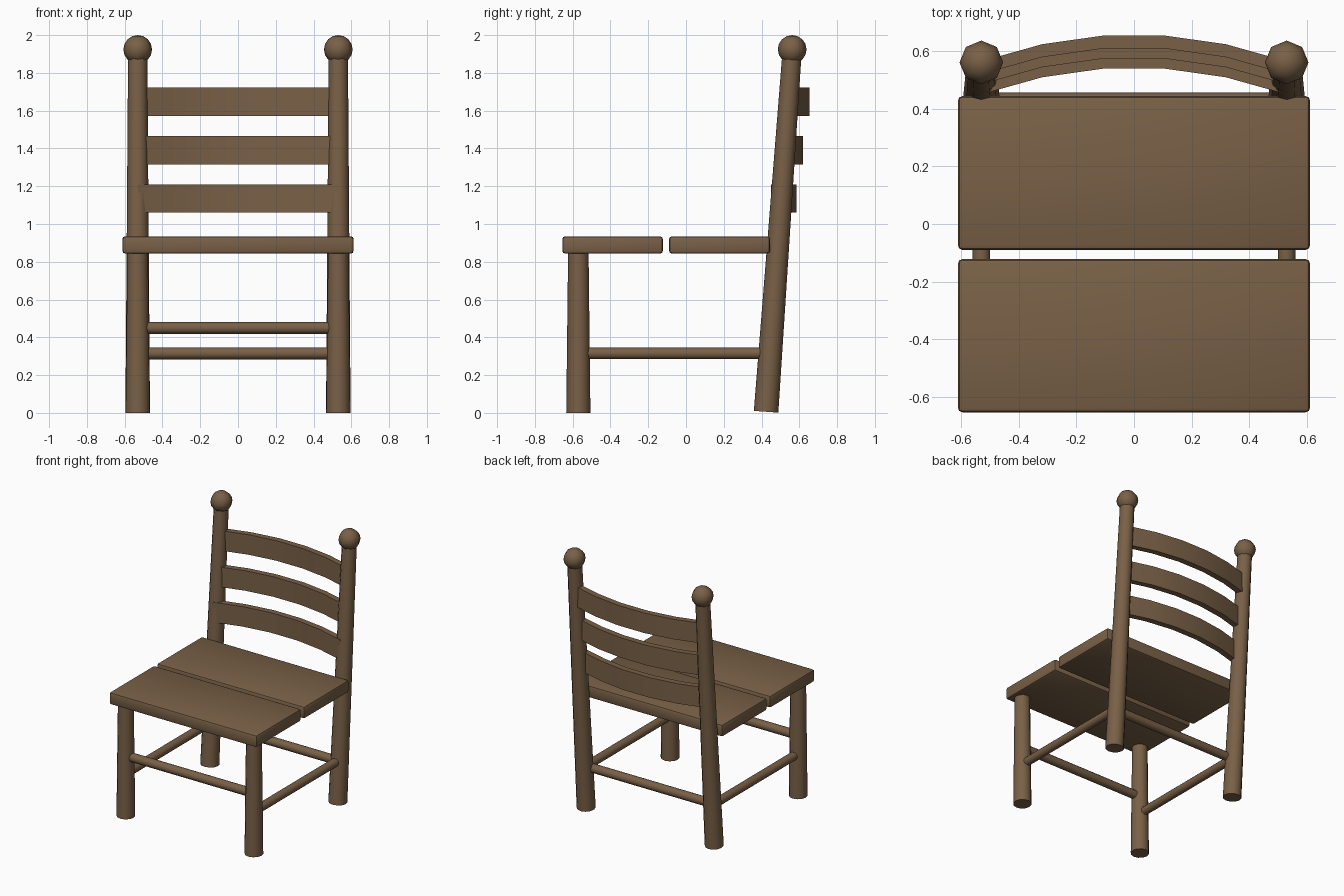
import bpy
import bmesh
import math
from mathutils import Vector

cube = bpy.data.objects.get("Cube")
if cube:
    bpy.data.objects.remove(cube, do_unlink=True)

wood = bpy.data.materials.new("brown wood")
wood.use_nodes = True
WOOD = (0.19, 0.117, 0.062, 1)
wood.diffuse_color = WOOD
wood.node_tree.nodes["Principled BSDF"].inputs["Base Color"].default_value = WOOD


def add_object(name, bm, angle=40):
    """Turn a bmesh into a wooden part with softly shaded sides."""
    mesh = bpy.data.meshes.new(name)
    bmesh.ops.recalc_face_normals(bm, faces=bm.faces)
    bm.to_mesh(mesh)
    bm.free()
    mesh.materials.append(wood)
    obj = bpy.data.objects.new(name, mesh)
    bpy.context.collection.objects.link(obj)
    bpy.ops.object.select_all(action="DESELECT")
    obj.select_set(True)
    bpy.context.view_layer.objects.active = obj
    bpy.ops.object.shade_smooth_by_angle(angle=math.radians(angle))
    return obj


def pole(name, start, end, r1, r2, sides=12):
    """Tapered round pole between two points."""
    start, end = Vector(start), Vector(end)
    axis = end - start
    bm = bmesh.new()
    bmesh.ops.create_cone(bm, cap_ends=True, segments=sides, radius1=r1,
                          radius2=r2, depth=axis.length)
    turn = Vector((0, 0, 1)).rotation_difference(axis).to_matrix()
    bmesh.ops.rotate(bm, verts=bm.verts, matrix=turn)
    bmesh.ops.translate(bm, verts=bm.verts, vec=(start + end) / 2)
    return add_object(name, bm)


def plank(name, y0, y1):
    """Seat board with rounded edges."""
    bm = bmesh.new()
    bmesh.ops.create_cube(bm, size=1)
    bmesh.ops.scale(bm, verts=bm.verts, vec=(1.225, y1 - y0, 0.092))
    bmesh.ops.translate(bm, verts=bm.verts, vec=(0, (y0 + y1) / 2, 0.889))
    bmesh.ops.bevel(bm, geom=bm.edges[:], offset=0.016, segments=2,
                    profile=0.5, affect="EDGES")
    return add_object(name, bm)


def slat(name, z, y_back):
    """Back slat bowed towards the rear, swept from a curved outline."""
    bow = [(x, y_back - 0.33 * (x * x - 0.0121))
           for x in (-0.53, -0.32, -0.11, 0.11, 0.32, 0.53)]
    outline = bow + [(x, y - 0.045) for x, y in reversed(bow)]
    bm = bmesh.new()
    base = bm.faces.new([bm.verts.new((x, y, z)) for x, y in outline])
    grown = bmesh.ops.extrude_face_region(bm, geom=[base])["geom"]
    top = [v for v in grown if isinstance(v, bmesh.types.BMVert)]
    bmesh.ops.translate(bm, verts=top, vec=(0, 0, 0.15))
    return add_object(name, bm)


X = 0.531
for side, x in (("left", X), ("right", -X)):
    # Legs and side stretcher
    pole(f"{side}_front_leg", (x, -0.57, 0), (x, -0.57, 0.87), 0.064, 0.054)
    pole(f"{side}_back_post", (x, 0.424, 0.006), (x, 0.56, 1.89), 0.065, 0.051)
    pole(f"{side}_stretcher", (x, -0.57, 0.315), (x, 0.43, 0.315), 0.031, 0.031)

    # Ball finial
    bm = bmesh.new()
    bmesh.ops.create_uvsphere(bm, u_segments=8, v_segments=8, radius=0.076)
    bmesh.ops.translate(bm, verts=bm.verts, vec=(x, 0.562, 1.924))
    add_object(f"{side}_finial", bm, 60)

# Cross stretchers
pole("front_stretcher", (-X, -0.57, 0.45), (X, -0.57, 0.45), 0.032, 0.032)
pole("back_stretcher", (-X, 0.425, 0.315), (X, 0.425, 0.315), 0.032, 0.032)

# Seat boards
plank("front_seat_board", -0.655, -0.122)
plank("back_seat_board", -0.09, 0.445)

# Back slats
for name, z, y_back in (("lower_slat", 1.06, 0.585),
                        ("middle_slat", 1.315, 0.62),
                        ("upper_slat", 1.572, 0.655)):
    slat(name, z, y_back)
